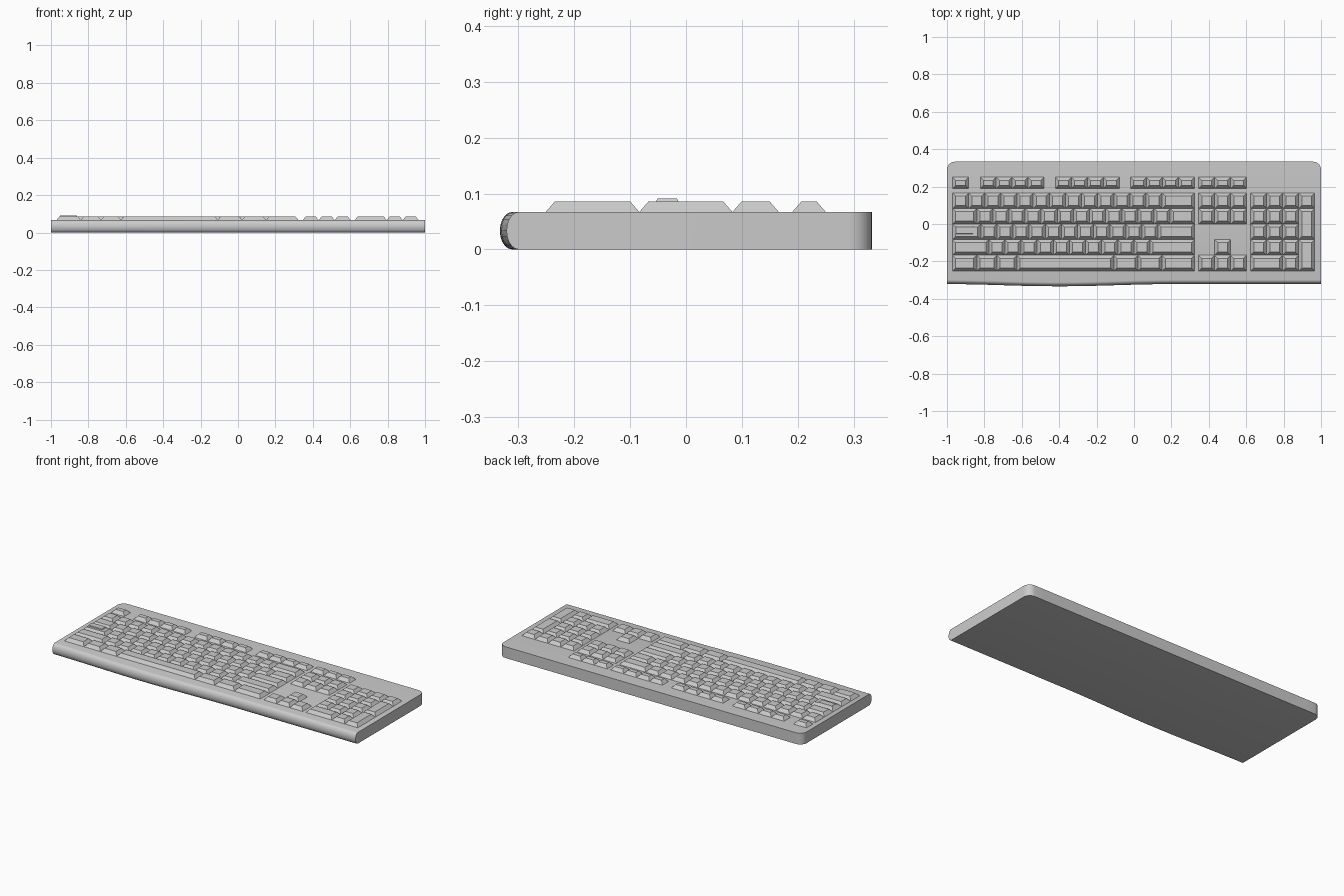
import bpy, bmesh, math

if "Cube" in bpy.data.objects:
    bpy.data.objects.remove(bpy.data.objects["Cube"])

H = 0.067          # case height
TOP = 0.086        # key top height
INSET = 0.0165     # key side slope
U = 1.293 / 15     # main block key unit
V = 0.0855         # side block key unit
ROWS = [0.166, 0.083, 0.0, -0.0835, -0.167, -0.251]   # row boundaries, back to front


def finish(bm, name):
    bmesh.ops.recalc_face_normals(bm, faces=bm.faces)
    me = bpy.data.meshes.new(name)
    bm.to_mesh(me)
    bm.free()
    ob = bpy.data.objects.new(name, me)
    bpy.context.collection.objects.link(ob)
    return ob


def frustum(bm, x0, x1, y0, y1, z0, z1, d):
    low = [bm.verts.new(p) for p in
           ((x0, y0, z0), (x1, y0, z0), (x1, y1, z0), (x0, y1, z0))]
    high = [bm.verts.new(p) for p in
            ((x0 + d, y0 + d, z1), (x1 - d, y0 + d, z1),
             (x1 - d, y1 - d, z1), (x0 + d, y1 - d, z1))]
    bm.faces.new(high)
    bm.faces.new(low[::-1])
    for i in range(4):
        j = (i + 1) % 4
        bm.faces.new((low[i], low[j], high[j], high[i]))


def keys(name, rects):
    bm = bmesh.new()
    for x0, x1, y0, y1 in rects:
        frustum(bm, x0, x1, y0, y1, H, TOP, INSET)
    return finish(bm, name)


def row(x, r, widths, unit):
    out = []
    for w in widths:
        out.append((x, x + w * unit, ROWS[r + 1], ROWS[r]))
        x += w * unit
    return out


# case: cross-sections lofted along x, rounded front, rounded back corners
R = 0.042
corner = [1 - R + R * math.sin(math.radians(a)) for a in range(0, 91, 15)]
xs = [-x for x in reversed(corner)]
xs += [-(1 - R) + 2 * (1 - R) * i / 32 for i in range(1, 32)] + corner


def section(x):
    over = max(0, abs(x) - (1 - R))
    back = 0.333 - R + math.sqrt(max(0, R * R - over * over))
    t = (x + 0.4) / 0.62
    bulge = math.cos(t * math.pi / 2) ** 2 if abs(t) < 1 else 0
    start = -0.299 - 0.012 * bulge
    pts = [(back, 0), (back, H)]
    for i in range(11):
        a = math.pi * i / 10
        pts.append((start - 0.022 * math.sin(a), H / 2 + H / 2 * math.cos(a)))
    return pts


bm = bmesh.new()
rings = [[bm.verts.new((x, y, z)) for y, z in section(x)] for x in xs]
n = len(rings[0])
for a, b in zip(rings, rings[1:]):
    for i in range(n):
        j = (i + 1) % n
        bm.faces.new((a[i], a[j], b[j], b[i]))
bm.faces.new(rings[0])
bm.faces.new(rings[-1][::-1])
case = finish(bm, "case")
bpy.context.view_layer.objects.active = case
case.select_set(True)
bpy.ops.object.shade_smooth_by_angle(angle=math.radians(35))

# main typing block
layout = [[1] * 13 + [2],
          [1.5] + [1] * 12 + [1.5],
          [1.75] + [1] * 11 + [2.25],
          [2.25] + [1] * 10 + [2.75],
          [1.5, 1.25, 1.25, 6, 1.5, 1.5, 2]]
keys("main_keys", [k for r, w in enumerate(layout) for k in row(-0.97, r, w, U)])

# function row groups
rects = []
for x, count in ((-0.97, 1), (-0.822, 4), (-0.42, 4), (-0.019, 4), (0.346, 3)):
    rects += [(x + i * V, x + (i + 1) * V, 0.19, 0.25) for i in range(count)]
keys("function_keys", rects)

# navigation keys and arrows
NX = 0.346
keys("navigation_keys", row(NX, 0, [1] * 3, V) + row(NX, 1, [1] * 3, V))
keys("arrow_keys", row(NX + V, 3, [1], V) + row(NX, 4, [1] * 3, V))

# number pad with two tall keys
PX = 0.624
pad = row(PX, 0, [1] * 4, V) + row(PX, 4, [2, 1], V)
for r in (1, 2, 3):
    pad += row(PX, r, [1] * 3, V)
for r in (1, 3):
    pad.append((PX + 3 * V, PX + 4 * V, ROWS[r + 2], ROWS[r]))
keys("number_pad_keys", pad)

# raised step on the lock key
bm = bmesh.new()
frustum(bm, -0.955, -0.858, -0.055, -0.012, TOP - 0.003, 0.091, 0.004)
finish(bm, "lock_key_step")
